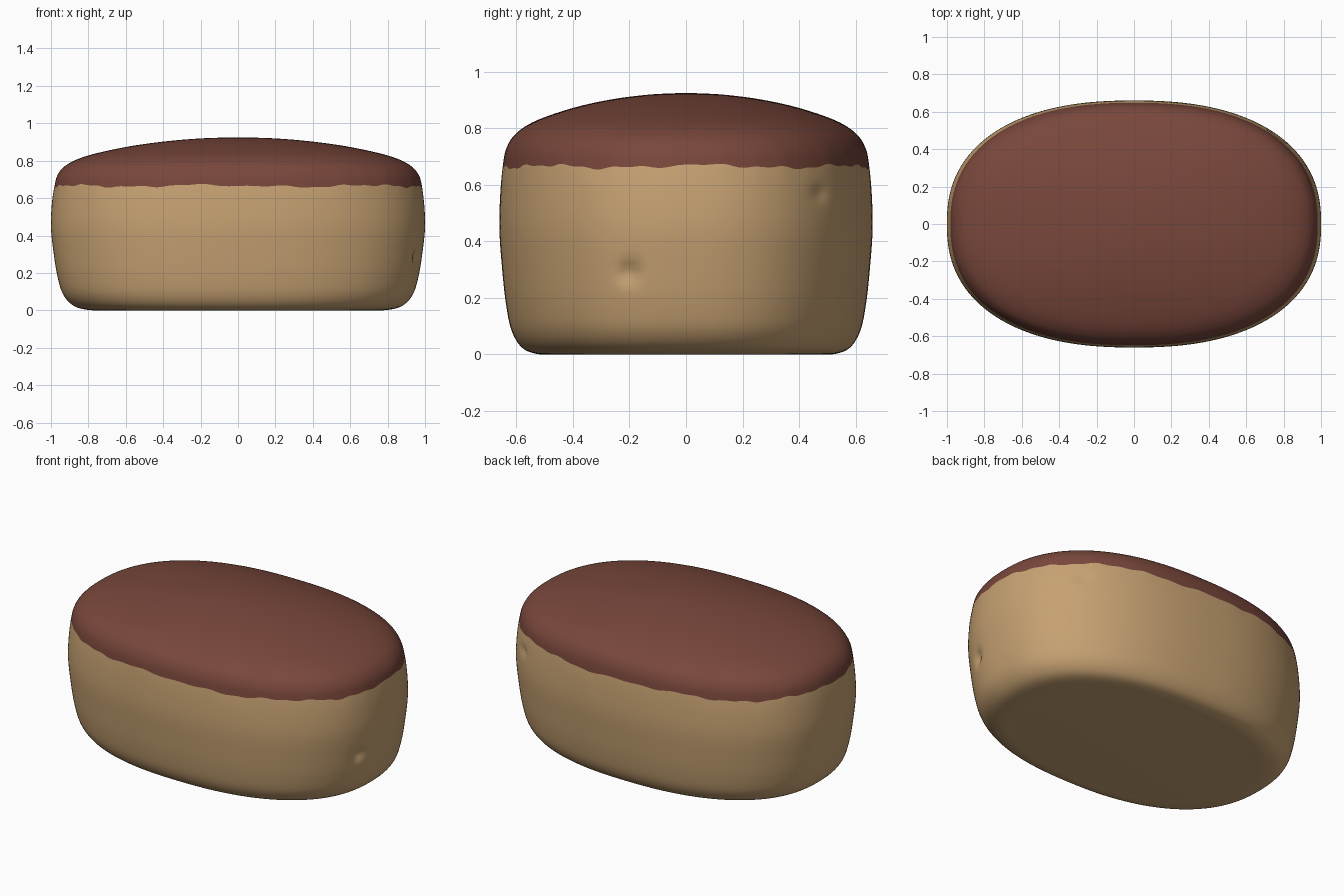
import bpy, bmesh, math
from mathutils import Vector

cube = bpy.data.objects.get("Cube")
if cube:
    bpy.data.objects.remove(cube, do_unlink=True)


def make_material(name, rgb):
    mat = bpy.data.materials.new(name)
    mat.use_nodes = True
    mat.diffuse_color = (*rgb, 1)
    mat.node_tree.nodes["Principled BSDF"].inputs["Base Color"].default_value = (*rgb, 1)
    return mat


crumb_tan = make_material("crumb tan", (0.57, 0.36, 0.17))
crust_brown = make_material("crust brown", (0.19, 0.063, 0.044))

SEGMENTS, STEPS = 240, 6
HALF_LENGTH, HALF_WIDTH, EXPONENT = 1.0, 0.66, 2.35
CRUST_EDGE = 0.665

# Half profile from the flat base, up the bulging wall, over the domed crust:
# (share of the outline, height)
profile = [(0.7, 0), (0.8, 0.002), (0.88, 0.025), (0.935, 0.085), (0.965, 0.18),
           (0.985, 0.3), (1, 0.44), (0.996, 0.56), (0.982, CRUST_EDGE),
           (0.962, 0.73), (0.91, 0.782), (0.8, 0.828), (0.6, 0.873),
           (0.4, 0.902), (0.2, 0.919), (0.02, 0.925)]

# Small dents in the left end: (y, z, depth, radius)
dents = [(-0.2, 0.29, 0.025, 0.035), (0.47, 0.57, 0.018, 0.025)]


def smooth_path(points):
    """Catmull-Rom samples; every control point stays on the path."""
    pts = [Vector(p) for p in points]
    pts = [pts[0] * 2 - pts[1]] + pts + [pts[-1] * 2 - pts[-2]]
    path = []
    for a, b, c, d in zip(pts, pts[1:], pts[2:], pts[3:]):
        for i in range(STEPS):
            t = i / STEPS
            path.append(0.5 * (2 * b + (c - a) * t + (2 * a - 5 * b + 4 * c - d) * t ** 2
                               + (3 * b - a - 3 * c + d) * t ** 3))
    return path + [pts[-2]]


def outline(angle):
    """Superellipse seen from above."""
    c, s = math.cos(angle), math.sin(angle)
    return (HALF_LENGTH * math.copysign(abs(c) ** (2 / EXPONENT), c),
            HALF_WIDTH * math.copysign(abs(s) ** (2 / EXPONENT), s))


def wobble(angle):
    """Uneven lower edge of the crust."""
    return (0.005 * math.sin(7 * angle + 1) + 0.004 * math.sin(17 * angle)
            + 0.003 * math.sin(37 * angle + 2))


def surface_point(share, z, angle):
    x, y = outline(angle)
    p = Vector((x * share, y * share, max(z, 0)))
    p.z += wobble(angle) * math.exp(-((z - CRUST_EDGE) / 0.05) ** 2)
    if x > 0:
        for dy, dz, depth, radius in dents:
            p.x -= depth * math.exp(-((p.y - dy) ** 2 + (p.z - dz) ** 2) / radius ** 2)
    return p


# Loaf body: rings lofted along the profile
bm = bmesh.new()
path = smooth_path(profile)
edge_ring = STEPS * [z for _, z in profile].index(CRUST_EDGE)
angles = [math.tau * i / SEGMENTS for i in range(SEGMENTS)]
rings = [[bm.verts.new(surface_point(s, z, a)) for a in angles] for s, z in path]
for r, (low, high) in enumerate(zip(rings, rings[1:])):
    for i in range(SEGMENTS):
        j = (i + 1) % SEGMENTS
        face = bm.faces.new((low[i], low[j], high[j], high[i]))
        face.material_index = int(r >= edge_ring)

# Flat underside and the tip of the dome
bm.faces.new(rings[0][::-1])
bm.faces.new(rings[-1]).material_index = 1

mesh = bpy.data.meshes.new("loaf")
bm.to_mesh(mesh)
bm.free()
mesh.materials.append(crumb_tan)
mesh.materials.append(crust_brown)
loaf = bpy.data.objects.new("loaf", mesh)
bpy.context.collection.objects.link(loaf)
bpy.context.view_layer.objects.active = loaf
loaf.select_set(True)
bpy.ops.object.shade_smooth_by_angle(angle=math.radians(50))
